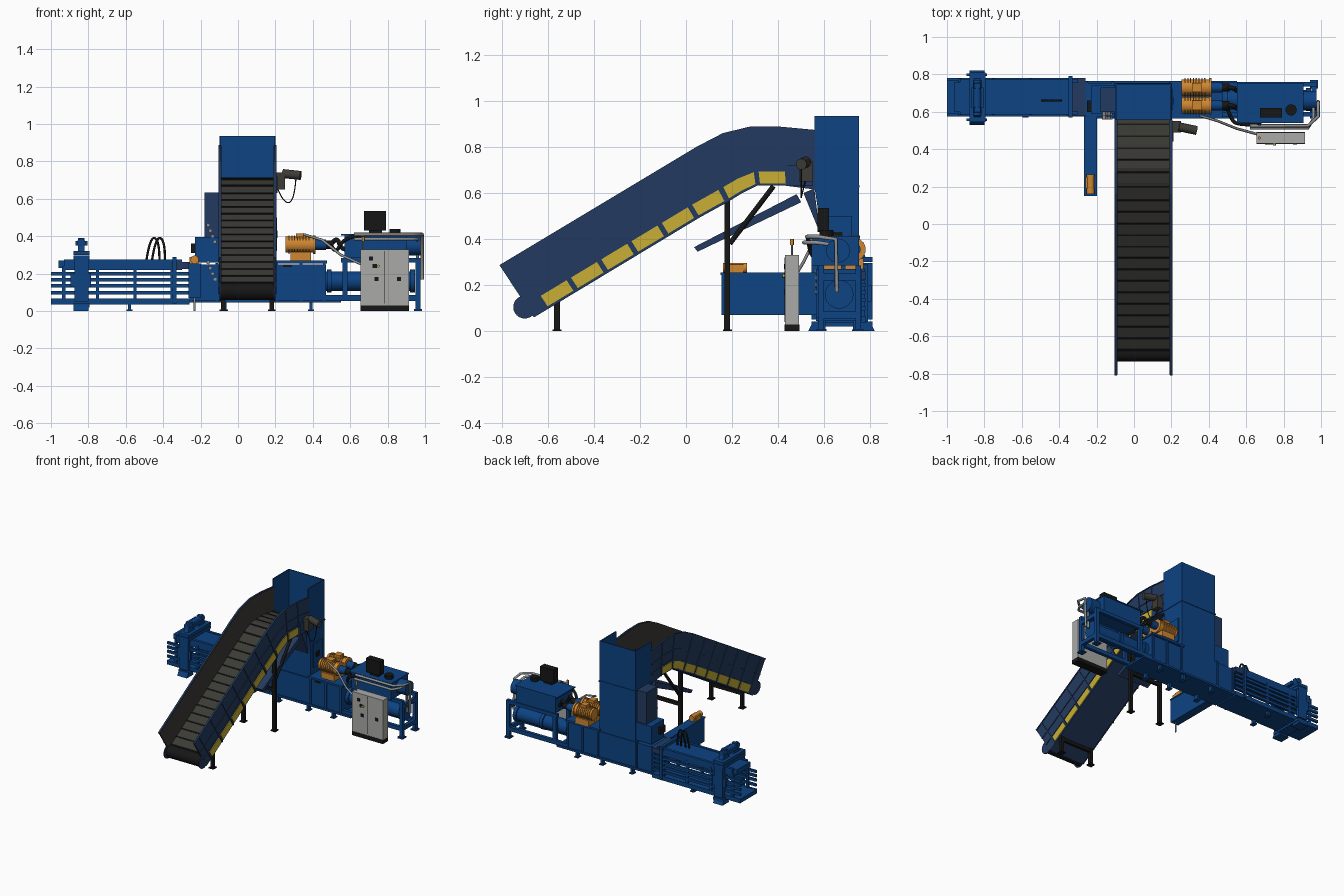
import bpy, bmesh, math
from mathutils import Vector

cube = bpy.data.objects.get("Cube")
if cube:
    bpy.data.objects.remove(cube, do_unlink=True)


def material(name, red, green, blue_value):
    mat = bpy.data.materials.new(name)
    mat.use_nodes = True
    colour = (red, green, blue_value, 1)
    mat.diffuse_color = colour
    mat.node_tree.nodes["Principled BSDF"].inputs["Base Color"].default_value = colour
    return mat


blue = material("machine blue", .004, .056, .23)
navy = material("conveyor navy", .017, .042, .115)
yellow = material("guard yellow", .58, .43, .035)
orange = material("motor orange", .62, .24, .03)
rubber = material("belt grey", .045, .044, .037)
black = material("black steel", .008, .008, .008)
cabinet_grey = material("cabinet grey", .40, .40, .39)
pipe_grey = material("pipe grey", .27, .28, .29)


def finish(name, bm, mat):
    bmesh.ops.recalc_face_normals(bm, faces=bm.faces)
    mesh = bpy.data.meshes.new(name)
    bm.to_mesh(mesh)
    bm.free()
    mesh.materials.append(mat)
    obj = bpy.data.objects.new(name, mesh)
    bpy.context.collection.objects.link(obj)
    return obj


def box(name, mat, x0, x1, y0, y1, z0, z1):
    bm = bmesh.new()
    bmesh.ops.create_cube(bm, size=1)
    for v in bm.verts:
        v.co = (x1 if v.co.x > 0 else x0, y1 if v.co.y > 0 else y0, z1 if v.co.z > 0 else z0)
    return finish(name, bm, mat)


def prism(name, mat, profile, x0, x1):
    """Extrude a (y, z) outline along x."""
    bm = bmesh.new()
    face = bm.faces.new([bm.verts.new((x0, y, z)) for y, z in profile])
    moved = bmesh.ops.extrude_face_region(bm, geom=[face])["geom"]
    verts = [g for g in moved if isinstance(g, bmesh.types.BMVert)]
    bmesh.ops.translate(bm, verts=verts, vec=(x1 - x0, 0, 0))
    return finish(name, bm, mat)


def cylinder(name, mat, start, end, radius, sides=24):
    a, b = Vector(start), Vector(end)
    bm = bmesh.new()
    bmesh.ops.create_cone(bm, cap_ends=True, segments=sides, radius1=radius, radius2=radius, depth=(b - a).length)
    for f in bm.faces:
        f.smooth = len(f.verts) == 4
    bm.transform((b - a).to_track_quat("Z", "Y").to_matrix().to_4x4())
    bmesh.ops.translate(bm, verts=bm.verts, vec=(a + b) / 2)
    return finish(name, bm, mat)


def tube(name, mat, points, radius, kind="POLY"):
    curve = bpy.data.curves.new(name, "CURVE")
    curve.dimensions = "3D"
    curve.bevel_depth, curve.bevel_resolution, curve.resolution_u = radius, 2, 6
    curve.use_fill_caps = True
    spline = curve.splines.new(kind)
    spline.points.add(len(points) - 1)
    for p, co in zip(spline.points, points):
        p.co = (*co, 1)
    if kind == "NURBS":
        spline.use_endpoint_u, spline.order_u = True, 3
    curve.materials.append(mat)
    obj = bpy.data.objects.new(name, curve)
    bpy.context.collection.objects.link(obj)
    return obj


# Inclined conveyor: matching lower and upper edges in (y, z)
LOWER = [(-.66, .06), (.06, .494), (.18, .56), (.245, .60), (.31, .632), (.43, .632), (.56, .615)]
UPPER = [(-.81, .287), (-.08, .725), (.05, .803), (.16, .86), (.28, .889), (.41, .888), (.56, .874)]
LEFT, RIGHT = -.10, .20


def at(y, t):
    """Point at lower-edge position y, a fraction t of the way to the upper edge."""
    i = 0
    while i < len(LOWER) - 2 and y > LOWER[i + 1][0]:
        i += 1
    k = (y - LOWER[i][0]) / (LOWER[i + 1][0] - LOWER[i][0])
    low = Vector(LOWER[i]).lerp(Vector(LOWER[i + 1]), k)
    return tuple(low.lerp(Vector(UPPER[i]).lerp(Vector(UPPER[i + 1]), k), t))


def strip(name, mat, y0, y1, t0, t1, x0, x1):
    ys = [y0] + [p[0] for p in LOWER if y0 < p[0] < y1] + [y1]
    outline = [at(y, t0) for y in ys] + [at(y, t1) for y in reversed(ys)]
    return prism(name, mat, outline, x0, x1)


FOOT, HEAD = LOWER[0][0], LOWER[-1][0]
strip("conveyor_belt", rubber, FOOT, HEAD, .06, .31, LEFT + .01, RIGHT - .01)
strip("conveyor_underside_pan", navy, FOOT, HEAD, .01, .06, LEFT, RIGHT)
cylinder("belt_tail_drum", black, (LEFT + .01, -.69, .105), (RIGHT - .01, -.69, .105), .045)
for i in range(20):
    y = FOOT + (i + .5) * (HEAD - FOOT) / 20
    strip("belt_slat", black, y, y + .008, .31, .325, LEFT + .012, RIGHT - .012)
for x, out in ((LEFT, -1), (RIGHT, 1)):
    inner = x - out * .008
    strip("conveyor_side_wall", navy, FOOT, HEAD, 0, 1, *sorted((x, inner)))
    strip("conveyor_wall_liner", rubber, FOOT, HEAD, .31, .985, *sorted((inner, inner - out * .003)))
    cylinder("conveyor_tail_disc", navy, (x, -.70, .105), (inner, -.70, .105), .05)
    outer = sorted((x, x + out * .005))
    strip("side_top_flange", navy, FOOT, HEAD, .97, 1, *outer)
    strip("side_middle_seam", navy, FOOT, HEAD, .56, .575, *outer)
    strip("side_lower_rail", navy, FOOT, HEAD, .27, .30, *outer)
    for i in range(9):
        y = -.595 + i * .131
        strip("side_wall_rib", navy, y - .014, y - .006, 0, 1, *outer)
        if i < 8:
            strip("yellow_guard_panel", yellow, y, y + .112, .04, .24, *outer)

# Conveyor legs and bracing
for x in (-.08, .18):
    for y, top in ((-.56, .14), (.18, .57)):
        box("conveyor_leg", black, x - .012, x + .012, y - .012, y + .012, 0, top)
        box("conveyor_leg_foot", black, x - .02, x + .02, y - .02, y + .02, 0, .008)
    tube("diagonal_brace", black, [(x, .19, .38), (x, .38, .63)], .011)
for y, z in ((-.56, .10), (.18, .30)):
    box("leg_crossbar", black, -.08, .18, y - .01, y + .01, z, z + .025)
prism("return_chute", navy, [(.035, .365), (.05, .345), (.50, .56), (.48, .595)], -.08, .18)

# Conveyor head drive
box("drive_gearbox", rubber, .20, .25, .49, .55, .65, .74)
cylinder("drive_motor", rubber, (.24, .52, .735), (.335, .50, .725), .024)
box("drive_bearing_plate", navy, .20, .21, .44, .55, .63, .72)
tube("drive_cable", black, [(.31, .5, .71), (.30, .5, .58), (.24, .5, .58), (.21, .52, .66)], .003, "NURBS")

# Feed hopper tower, open on top and towards the conveyor
for x in (LEFT, RIGHT - .008):
    box("hopper_side_wall", blue, x, x + .008, .557, .75, .62, .935)
box("hopper_back_wall", blue, LEFT, RIGHT, .742, .75, .62, .935)
box("hopper_seam_flange", blue, LEFT - .004, RIGHT + .004, .555, .754, .625, .635)
prism("hopper_lower_shaft", blue, [(.557, .63), (.75, .63), (.75, .2), (.585, .2), (.585, .45)], LEFT, RIGHT)
prism("hopper_front_chute", navy, [(.51, .60), (.557, .62), (.58, .43)], LEFT + .02, RIGHT - .02)
box("shaft_side_door", blue, RIGHT, RIGHT + .008, .61, .72, .32, .50)
box("shaft_door_window", black, RIGHT, RIGHT + .011, .64, .68, .39, .43)

# Cutter housing beside the shaft
box("cutter_housing", navy, -.18, LEFT, .60, .73, .38, .635)
box("cutter_lower_housing", blue, -.23, LEFT, .59, .74, .26, .395)
box("valve_block", black, -.25, -.22, .60, .66, .31, .36)
for i in range(4):
    z = .46 - i * .03
    cylinder("shaft_roller", pipe_grey, (-.16 + i * .012, .58, z), (-.16 + i * .012, .60, z), .010, 12)
    cylinder("press_roller", pipe_grey, (-.16 + i * .012, .56, z - .2), (-.16 + i * .012, .58, z - .2), .010, 12)

# Press body
box("press_chamber_body", blue, -.26, .47, .575, .755, .05, .25)
box("press_top_flange", blue, .19, .475, .565, .765, .255, .27)
box("press_base_rail", blue, -.26, .55, .565, .765, .045, .06)
for x in (-.26, -.12, .20, .33, .455):
    box("press_body_rib", blue, x, x + .014, .567, .763, .05, .258)
box("inspection_panel", black, .24, .29, .571, .576, .235, .245)
for x in (-.58, -.07, .18, .39):
    for y in (.59, .74):
        box("machine_foot", blue, x - .008, x + .008, y - .015, y + .015, 0, .05)
        box("machine_foot_plate", blue, x - .016, x + .016, y - .02, y + .02, 0, .008)

# Bale channel of open bars
for z in (.058, .098, .135, .168, .200):
    for y in (.575, .765):
        box("channel_side_bar", blue, -1, -.26, y, y + .015, z - .009, z + .009)
box("channel_floor", blue, -1, -.26, .58, .78, .035, .065)
box("channel_top_plate", blue, -.96, -.345, .60, .76, .23, .27)
box("channel_top_slab", navy, -.36, -.26, .58, .78, .225, .262)
for y in (.585, .755):
    box("channel_top_rail", blue, -.93, -.30, y, y + .02, .22, .275)
for x in (-.94, -.76, -.56, -.36):
    for y in (.582, .762):
        box("channel_post", blue, x, x + .018, y, y + .016, .04, .24)
box("channel_end_frame_top", blue, -.35, -.33, .57, .79, .26, .29)
for y in (.57, .772):
    box("channel_end_frame_side", blue, -.35, -.33, y, y + .018, .04, .29)
for x in (-.47, -.44):
    tube("hydraulic_hose", black, [(x - .02, .66, .27), (x, .66, .40), (x + .05, .66, .38), (x + .05, .66, .27)], .006, "NURBS")

# Bale clamp around the channel
for y in (.545, .785):
    box("clamp_side_plate", blue, -.875, -.80, y, y + .025, .05, .28)
    box("clamp_side_ear", blue, -.895, -.785, y + .005, y + .02, .13, .20)
for z in (.02, .275, .30):
    box("clamp_cross_beam", blue, -.88, -.795, .545, .81, z, z + .022)
for y in (.61, .74):
    prism("clamp_bracket", blue, [(y - .04, .32), (y + .04, .32), (y + .012, .39), (y - .012, .39)], -.855, -.82)
cylinder("clamp_cylinder", blue, (-.838, .58, .365), (-.838, .77, .365), .022)
box("clamp_top_bar", blue, -.87, -.805, .62, .73, .35, .375)
for y in (.56, .77):
    foot = prism("clamp_foot", blue, [(y - .03, 0), (y + .05, 0), (y + .03, .04), (y - .01, .04)], -.88, -.80)

# Wire tying unit
box("tying_unit_body", blue, -.265, -.20, .155, .575, .07, .25)
box("tying_unit_lid", blue, -.268, -.197, .15, .575, .245, .255)
cylinder("tying_motor", orange, (-.232, .16, .275), (-.232, .265, .275), .022)
box("tying_motor_box", orange, -.26, -.21, .19, .25, .255, .29)
tube("tying_unit_stay", pipe_grey, [(-.232, .17, 0), (-.232, .17, .08)], .006)

# Main ram cylinder and rear frame
cylinder("main_ram_cylinder", blue, (.47, .665, .16), (.93, .665, .16), .052)
for x in (.475, .70, .92):
    cylinder("ram_collar", blue, (x, .665, .16), (x + .025, .665, .16), .062)
for y in (.575, .735):
    box("rear_lower_beam", blue, .47, .975, y, y + .025, .055, .085)
    box("rear_upper_beam", blue, .55, .975, y, y + .025, .26, .285)
    for x, bottom in ((.56, .06), (.95, 0)):
        box("rear_frame_post", blue, x, x + .026, y, y + .025, bottom, .285)
    box("rear_post_foot", blue, .94, .985, y - .01, y + .035, 0, .01)
for z in (.055, .22):
    box("rear_frame_crossbar", blue, .95, .975, .575, .76, z, z + .03)

# Oil tank with filter and cooler
box("oil_tank", blue, .57, .90, .545, .75, .285, .405)
box("oil_tank_lid", blue, .55, .905, .54, .755, .405, .413)
cylinder("tank_end_drum", blue, (.90, .66, .35), (.975, .66, .35), .052)
box("oil_cooler", black, .675, .79, .57, .62, .43, .535)
box("oil_cooler_bracket", black, .70, .77, .58, .61, .41, .43)
cylinder("filler_cap", black, (.84, .61, .41), (.84, .61, .44), .030)

# Twin pump motors
for y in (.635, .73):
    cylinder("pump_motor", orange, (.255, y, .355), (.40, y, .355), .043)
    for i in range(8):
        x = .27 + i * .015
        cylinder("motor_cooling_fin", orange, (x, y, .355), (x + .006, y, .355), .050)
    cylinder("motor_front_flange", orange, (.40, y, .355), (.415, y, .355), .050)
    box("motor_terminal_box", orange, .31, .36, y - .025, y + .025, .39, .415)
    box("motor_base", orange, .28, .39, y - .04, y + .04, .27, .315)
    cylinder("pump_coupling", blue, (.415, y, .355), (.47, y, .355), .028)
    cylinder("hydraulic_pump", black, (.47, y, .355), (.51, y, .355), .022)
    tube("suction_hose", black, [(.50, y, .36), (.53, y, .40), (.55, y - .02, .33), (.58, y - .03, .33)], .012, "NURBS")
tube("pressure_hose", black, [(.50, .62, .35), (.52, .55, .30), (.57, .53, .40), (.68, .53, .41)], .010, "NURBS")

# Grey coolant pipes and cable duct
for i, z in enumerate((.41, .385)):
    y, x = .525 - i * .012, .985 - i * .025
    tube("coolant_pipe", pipe_grey, [(.62, y, z), (.93, y, z), (x, y + .05, z), (x, .65, z - .01), (x, .655, .17)], .009)
tube("cable_duct", pipe_grey, [(.35, .58, .41), (.45, .55, .38), (.55, .51, .30), (.66, .48, .25)], .007)

# Control cabinet
box("control_cabinet", cabinet_grey, .655, .915, .43, .49, .03, .33)
box("cabinet_plinth", black, .655, .915, .428, .492, 0, .03)
box("cabinet_door_seam", black, .783, .786, .428, .431, .04, .32)
for x, z in ((.70, .27), (.72, .23), (.73, .16), (.85, .16)):
    box("cabinet_control_plate", black, x, x + .022, .426, .431, z, z + .022)
cylinder("emergency_button", yellow, (.75, .42, .24), (.75, .43, .24), .008, 12)
tube("beacon_pole", pipe_grey, [(.67, .46, .33), (.67, .46, .38)], .004)
cylinder("beacon_light", orange, (.67, .46, .375), (.67, .46, .40), .008, 12)
